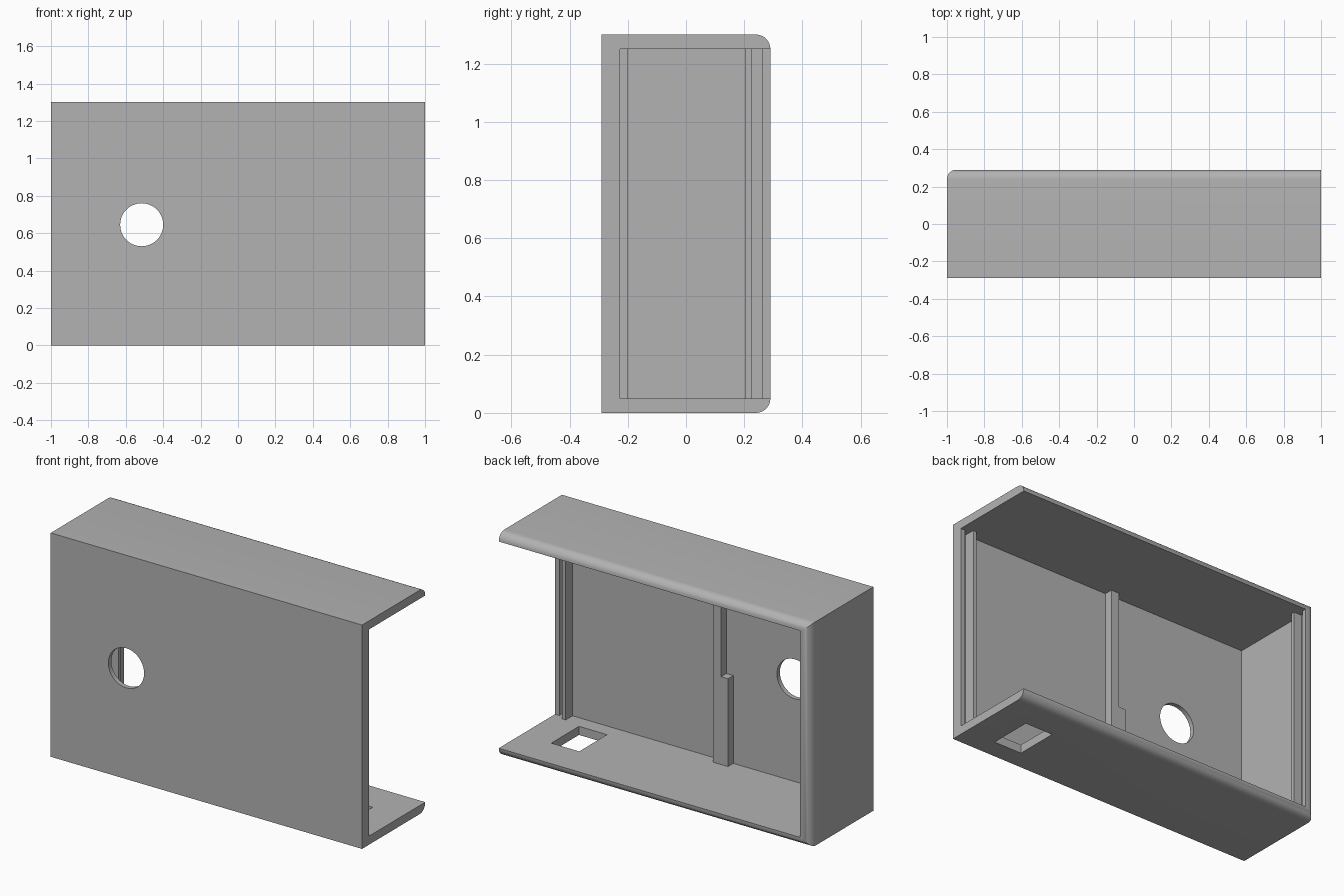
import bpy, bmesh, math
from mathutils import Vector

if "Cube" in bpy.data.objects:
    bpy.data.objects.remove(bpy.data.objects["Cube"], do_unlink=True)

grey = bpy.data.materials.new("plain grey")
grey.use_nodes = True
grey.diffuse_color = (0.45, 0.45, 0.45, 1)
grey.node_tree.nodes["Principled BSDF"].inputs["Base Color"].default_value = (0.45, 0.45, 0.45, 1)

X, Y, H = 1.0, 0.29, 1.30      # half width, half depth, height
WALL = 0.05                    # top and bottom thickness
FRONT, SIDE = 0.027, 0.04      # front panel and side wall thickness
RIM, RAIL = 0.064, 0.09        # heights of the edge rim and the lid rail


def prism(name, outline, axis, low, high):
    """Extrude a flat outline along z (xy outline) or y (xz outline)."""
    place = {"z": lambda a, b, c: Vector((a, b, c)),
             "y": lambda a, b, c: Vector((a, c, b))}[axis]
    bm = bmesh.new()
    face = bm.faces.new([bm.verts.new(place(a, b, low)) for a, b in outline])
    grown = bmesh.ops.extrude_face_region(bm, geom=[face])["geom"]
    moved = [g for g in grown if isinstance(g, bmesh.types.BMVert)]
    bmesh.ops.translate(bm, verts=moved, vec=place(0, 0, high - low))
    bmesh.ops.recalc_face_normals(bm, faces=bm.faces)
    mesh = bpy.data.meshes.new(name)
    bm.to_mesh(mesh)
    bm.free()
    obj = bpy.data.objects.new(name, mesh)
    bpy.context.collection.objects.link(obj)
    mesh.materials.append(grey)
    return obj


def rect(a0, a1, b0, b1):
    return [(a0, b0), (a1, b0), (a1, b1), (a0, b1)]


def cut(target, cutter):
    cutter.hide_render = True
    mod = target.modifiers.new("cut", "BOOLEAN")
    mod.operation, mod.solver, mod.object = "DIFFERENCE", "EXACT", cutter
    bpy.context.view_layer.objects.active = target
    bpy.ops.object.modifier_apply(modifier=mod.name)
    bpy.data.objects.remove(cutter, do_unlink=True)


# Outer shell with rounded rear edges at top, bottom and closed side
case = prism("case_shell", rect(-X, X, -Y, Y), "z", 0, H)
bm = bmesh.new()
bm.from_mesh(case.data)
rear = [e for e in bm.edges
        if all(v.co.y > Y - 0.01 for v in e.verts)
        and not all(v.co.x > X - 0.01 for v in e.verts)]
bmesh.ops.bevel(bm, geom=rear, offset=WALL, segments=8, profile=0.5, affect="EDGES")
bm.to_mesh(case.data)
bm.free()

# Rim, groove and rail for the lid: (distance from the open end, height)
# The same steps run along the side wall and the front panel
steps = [(-0.1, RIM), (0.028, RIM), (0.028, None), (0.064, None),
         (0.064, RAIL), (0.087, RAIL), (0.087, None)]
side = [(-X + (h or SIDE), Y - s) for s, h in steps]
front = [(X - s, -Y + (h or FRONT)) for s, h in reversed(steps)]
cavity = side + [(-X + SIDE, -Y + FRONT)] + front + [(X + 0.1, Y + 0.1)]
cut(case, prism("cavity_cutter", cavity, "z", WALL, H - WALL))

# Round hole in the front panel
circle = [(-0.515 + 0.115 * math.cos(2 * math.pi * i / 48),
           0.645 + 0.115 * math.sin(2 * math.pi * i / 48)) for i in range(48)]
cut(case, prism("round_hole_cutter", circle, "y", -Y - 0.1, -Y + 0.1))

# Rectangular opening in the floor
cut(case, prism("floor_opening_cutter", rect(0.63, 0.81, -0.175, 0.08), "z", -0.1, 0.1))

# Stepped rib on the inside of the front panel
rib = [(-0.12, WALL), (-0.024, WALL), (-0.024, H - WALL),
       (-0.075, H - WALL), (-0.075, 0.56), (-0.12, 0.56)]
prism("inner_rib", rib, "y", -Y + FRONT, -Y + 0.076)

# Smooth the rounded edges, keep the corners sharp
bpy.ops.object.select_all(action="DESELECT")
case.select_set(True)
bpy.context.view_layer.objects.active = case
bpy.ops.object.shade_smooth_by_angle(angle=math.radians(30))
